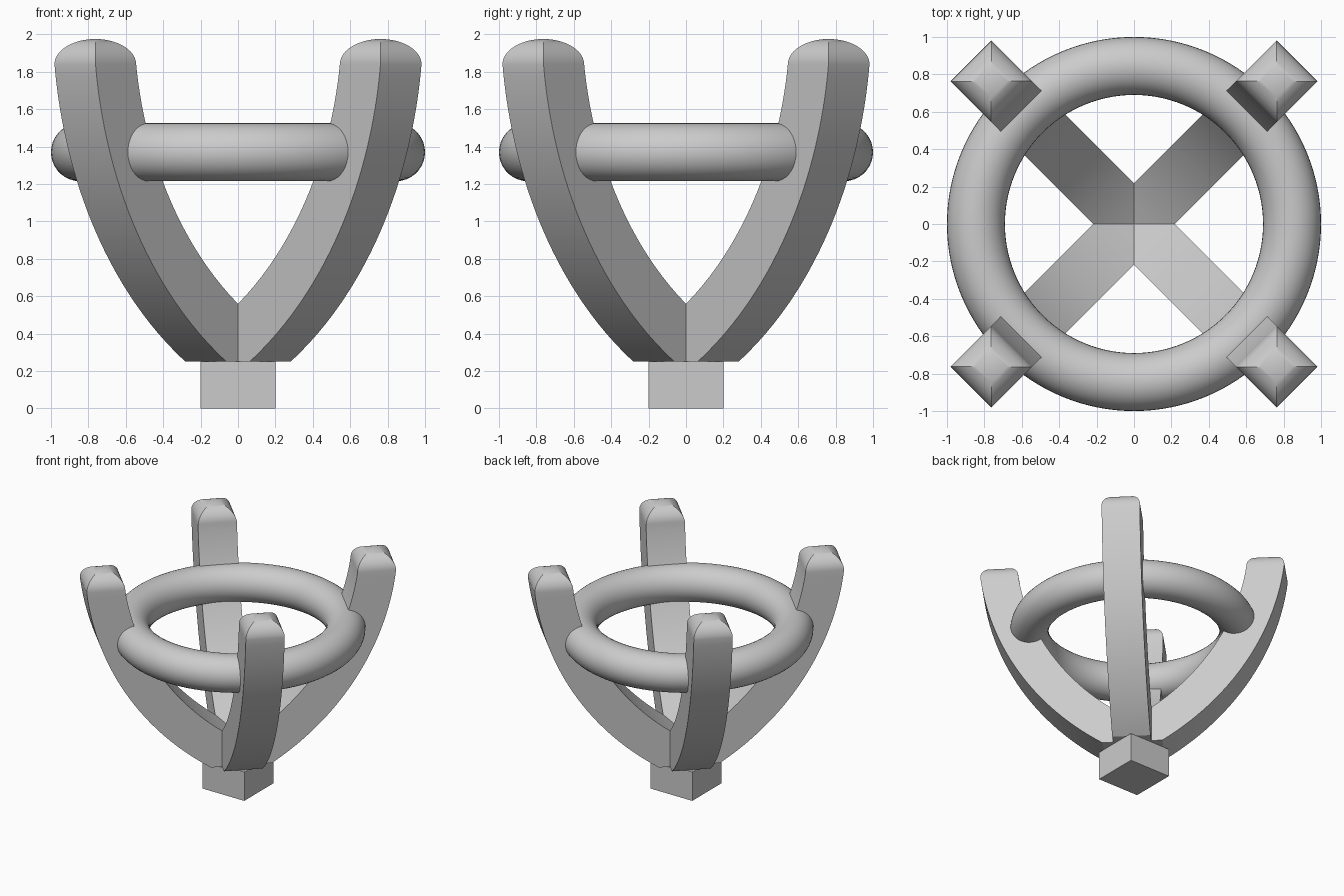
import bpy, bmesh
from math import sin, cos, pi, sqrt, radians

if "Cube" in bpy.data.objects:
    bpy.data.objects.remove(bpy.data.objects["Cube"])

HALF = 0.155                 # half width of a prong
ARC_R, ARC_Z = -0.957, 2.10  # centre of the prong's curve in (radius, z)
R_OUT, R_IN = 2.205, 1.9     # outer and inner curve radii
Z_LOW, Z_TOP = 0.25, 1.84    # straight end and start of the domed tip


def arc(radius, z):
    return sqrt(radius ** 2 - (ARC_Z - z) ** 2) + ARC_R


def smooth(obj):
    bpy.ops.object.select_all(action='DESELECT')
    obj.select_set(True)
    bpy.context.view_layer.objects.active = obj
    bpy.ops.object.shade_smooth_by_angle(angle=radians(30))


def make_prong(name, angle):
    bm = bmesh.new()

    def ring(r_o, z_o, r_i, z_i, w):
        return [bm.verts.new(p) for p in
                ((r_i, -w, z_i), (r_o, -w, z_o), (r_o, w, z_o), (r_i, w, z_i))]

    # flat foot, then square sections following the two arcs
    rings = [ring(arc(R_OUT, Z_LOW), Z_LOW, 0, Z_LOW, HALF)]
    z_in0 = ARC_Z - sqrt(R_IN ** 2 - ARC_R ** 2)
    n = 28
    for i in range(n + 1):
        t = i / n
        zo = 0.29 + (Z_TOP - 0.29) * t
        zi = z_in0 + (Z_TOP - z_in0) * t
        rings.append(ring(arc(R_OUT, zo), zo, arc(R_IN, zi), zi, HALF))
    # mitred, rounded tip
    ro, ri = arc(R_OUT, Z_TOP), arc(R_IN, Z_TOP)
    mid, half_r = (ro + ri) / 2, (ro - ri) / 2
    for k in range(1, 12):
        a = k / 12 * pi / 2
        z, s = Z_TOP + 0.135 * sin(a), cos(a)
        rings.append(ring(mid + half_r * s, z, mid - half_r * s, z, HALF * s))
    for a, b in zip(rings, rings[1:]):
        for j in range(4):
            k = (j + 1) % 4
            bm.faces.new((a[j], a[k], b[k], b[j]))
    bm.faces.new(rings[0][::-1])
    apex = bm.verts.new((mid, 0, Z_TOP + 0.135))
    for j in range(4):
        bm.faces.new((rings[-1][j], rings[-1][(j + 1) % 4], apex))
    bmesh.ops.recalc_face_normals(bm, faces=bm.faces)
    mesh = bpy.data.meshes.new(name)
    bm.to_mesh(mesh)
    bm.free()
    obj = bpy.data.objects.new(name, mesh)
    bpy.context.collection.objects.link(obj)
    obj.rotation_euler.z = angle
    smooth(obj)


# four curved prongs on the diagonals
for i, name in enumerate(("prong_back_right", "prong_back_left",
                          "prong_front_left", "prong_front_right")):
    make_prong(name, pi / 4 + i * pi / 2)

# ring held between the prongs
bpy.ops.mesh.primitive_torus_add(major_segments=128, minor_segments=36, location=(0, 0, 1.37),
                                 major_radius=0.845, minor_radius=0.155)
bpy.context.object.name = "ring"
smooth(bpy.context.object)

# square base block
bpy.ops.mesh.primitive_cube_add(size=1, location=(0, 0, 0.125))
base = bpy.context.object
base.name = "base_block"
base.scale = (0.4, 0.4, 0.25)
